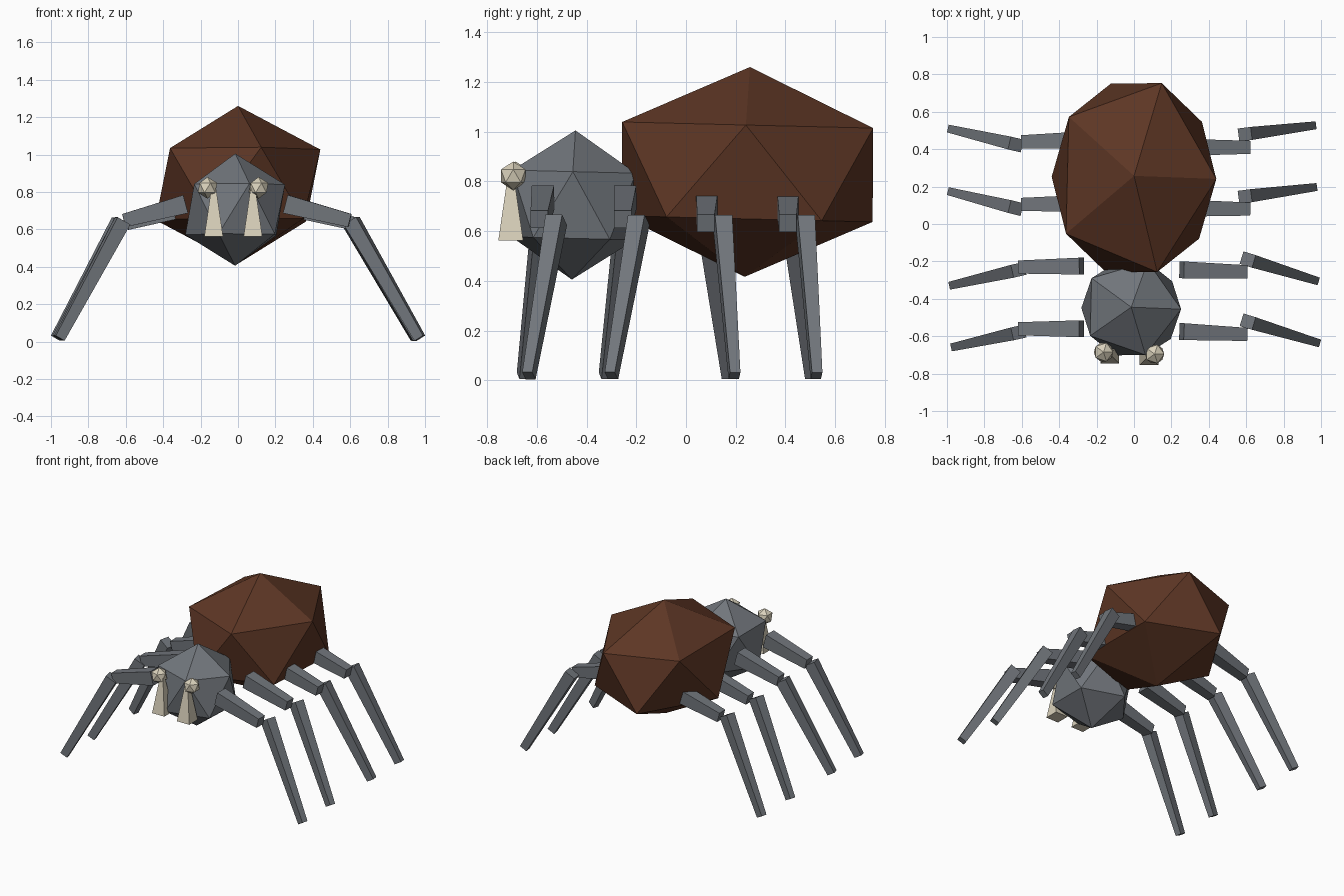
import bpy
import bmesh
from math import radians
from mathutils import Vector

cube = bpy.data.objects.get("Cube")
if cube:
    bpy.data.objects.remove(cube, do_unlink=True)


def material(name, rgb):
    mat = bpy.data.materials.new(name)
    mat.use_nodes = True
    color = (*rgb, 1)
    mat.diffuse_color = color
    mat.node_tree.nodes["Principled BSDF"].inputs["Base Color"].default_value = color
    return mat


BROWN = material("dark brown", (0.11, 0.037, 0.018))
GREY = material("slate grey", (0.165, 0.18, 0.2))
CREAM = material("bone cream", (0.7, 0.64, 0.5))


def ball(name, center, size, mat, turn=(0, 0, 0)):
    """Faceted twenty-sided ball."""
    bpy.ops.mesh.primitive_ico_sphere_add(subdivisions=1, radius=1, location=center)
    obj = bpy.context.object
    obj.name = name
    obj.scale = size
    obj.rotation_euler = [radians(a) for a in turn]
    obj.data.materials.append(mat)


def bar(name, start, end, start_size, end_size, mat):
    """Tapered box between two points; sizes are (width, height)."""
    start, end = Vector(start), Vector(end)
    axis = (end - start).normalized()
    side = axis.cross((0, 0, 1))
    side = side.normalized() if side.length > 0.01 else Vector((1, 0, 0))
    up = side.cross(axis)
    bm = bmesh.new()
    rings = []
    for point, (w, h) in ((start, start_size), (end, end_size)):
        rings.append([bm.verts.new(point + side * w * i / 2 + up * h * j / 2)
                      for i, j in ((-1, -1), (1, -1), (1, 1), (-1, 1))])
    a, b = rings
    bm.faces.new(a)
    bm.faces.new(b)
    for i in range(4):
        k = (i + 1) % 4
        bm.faces.new((a[i], a[k], b[k], b[i]))
    bmesh.ops.recalc_face_normals(bm, faces=bm.faces)
    mesh = bpy.data.meshes.new(name)
    bm.to_mesh(mesh)
    bm.free()
    mesh.materials.append(mat)
    bpy.context.collection.objects.link(bpy.data.objects.new(name, mesh))


# Body
ball("abdomen", (0, 0.247, 0.838), (0.492, 0.594, 0.422), BROWN, (-1.4, 0, -1.4))
ball("head", (-0.015, -0.452, 0.705), (0.298, 0.293, 0.3), GREY, (-1.4, 0, -1.4))

# Eyes and fangs
for side, eye_x, fang_x, y in (("left", 0.11, 0.08, -0.695), ("right", -0.163, -0.13, -0.685)):
    ball(side + "_eye", (eye_x, y, 0.822), (0.058, 0.058, 0.058), CREAM)
    bar(side + "_fang", (fang_x, y - 0.01, 0.562), (fang_x, y - 0.01, 0.82),
        (0.1, 0.1), (0.025, 0.025), CREAM)

# Legs: name, hip y, upper segment end y, knee y, foot y, foot x
LEFT = (
    ("front", -0.575, -0.59, -0.522, -0.632, 0.972),
    ("second", -0.245, -0.255, -0.19, -0.3, 0.965),
    ("third", 0.085, 0.08, 0.147, 0.195, 0.955),
    ("rear", 0.41, 0.41, 0.48, 0.525, 0.95),
)
RIGHT = (
    ("front", -0.56, -0.56, -0.58, -0.655, -0.955),
    ("second", -0.225, -0.23, -0.245, -0.325, -0.965),
    ("third", 0.11, 0.105, 0.085, 0.17, -0.972),
    ("rear", 0.45, 0.44, 0.425, 0.505, -0.972),
)
for side, legs, hip_x, end_x, knee_x in (("left", LEFT, 0.255, 0.598, 0.608),
                                         ("right", RIGHT, -0.28, -0.61, -0.617)):
    for index, (name, hip_y, end_y, knee_y, foot_y, foot_x) in enumerate(legs):
        shift = 0.015 if index > 1 else 0
        bar(f"{side}_{name}_upper_leg", (hip_x + shift, hip_y, 0.735 - shift),
            (end_x + shift, end_y, 0.647 - shift), (0.09, 0.1), (0.07, 0.072), GREY)
        bar(f"{side}_{name}_lower_leg", (knee_x - shift, knee_y, 0.645),
            (foot_x, foot_y, 0.018), (0.07, 0.08), (0.042, 0.055), GREY)
